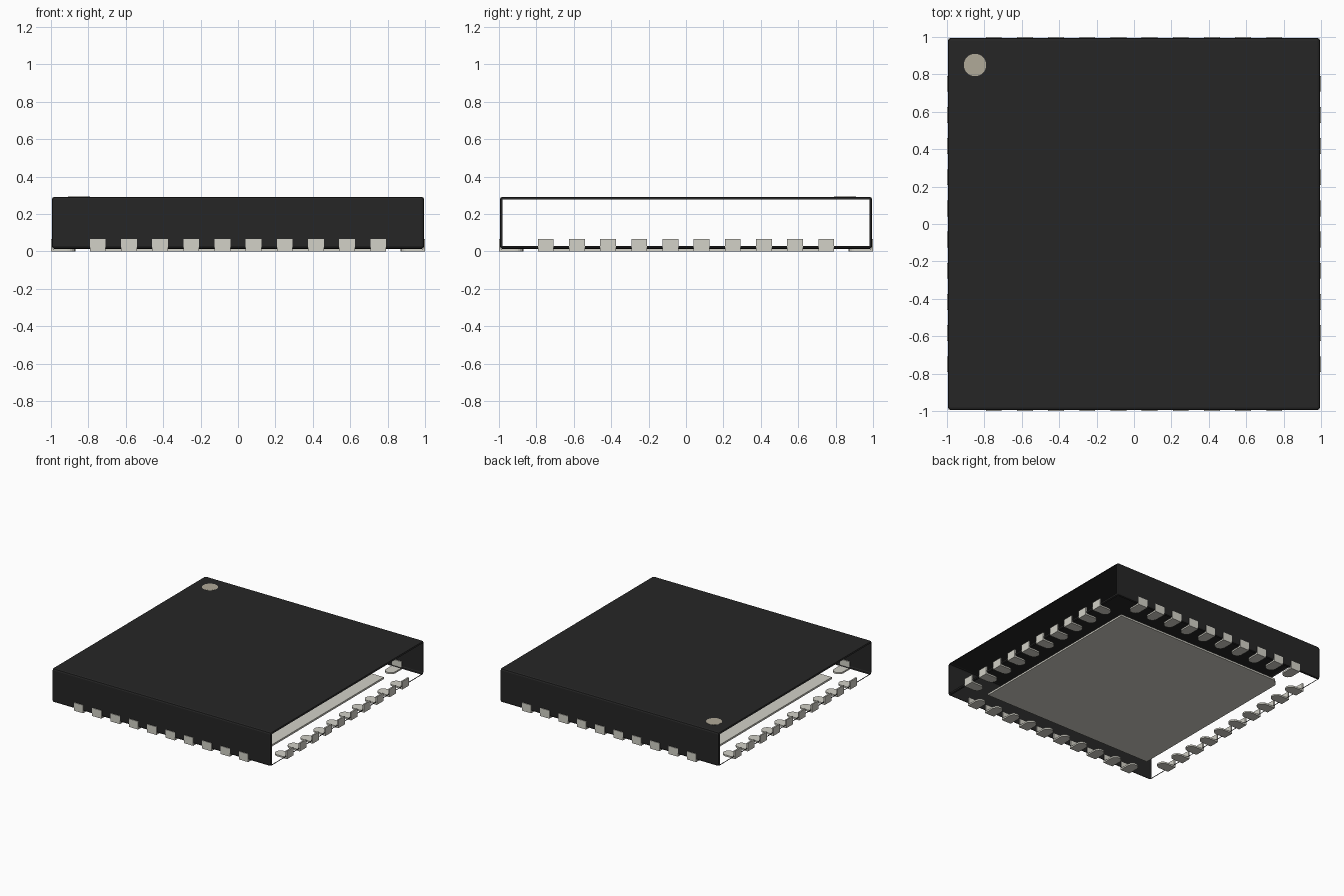
import bpy, bmesh
from math import pi, cos, sin
from mathutils import Matrix

cube = bpy.data.objects.get("Cube")
if cube:
    bpy.data.objects.remove(cube, do_unlink=True)


def material(name, rgb):
    mat = bpy.data.materials.new(name)
    mat.use_nodes = True
    mat.diffuse_color = (*rgb, 1)
    mat.node_tree.nodes["Principled BSDF"].inputs["Base Color"].default_value = (*rgb, 1)
    return mat


BLACK = material("black_plastic", (0.019, 0.019, 0.019))
METAL = material("pale_metal", (0.645, 0.637, 0.572))
MARK = material("marker_tan", (0.435, 0.398, 0.316))


def add_object(name, bm, mat):
    bmesh.ops.recalc_face_normals(bm, faces=bm.faces)
    mesh = bpy.data.meshes.new(name)
    bm.to_mesh(mesh)
    bm.free()
    mesh.materials.append(mat)
    obj = bpy.data.objects.new(name, mesh)
    bpy.context.collection.objects.link(obj)
    return obj


def box(bm, low, high):
    size = [h - l for l, h in zip(low, high)]
    mid = [(h + l) / 2 for l, h in zip(low, high)]
    matrix = Matrix.Translation(mid) @ Matrix.Diagonal((*size, 1))
    return bmesh.ops.create_cube(bm, size=1, matrix=matrix)


def slab(bm, outline, z0, z1):
    face = bm.faces.new([bm.verts.new((x, y, z0)) for x, y in outline])
    top = bmesh.ops.extrude_face_region(bm, geom=[face])["geom"]
    verts = [v for v in top if isinstance(v, bmesh.types.BMVert)]
    bmesh.ops.translate(bm, vec=(0, 0, z1 - z0), verts=verts)


BOTTOM, TOP, HALF = 0.013, 0.292, 0.995

# Body shell: softened edges, open underneath and on the two x sides
bm = bmesh.new()
box(bm, (-HALF, -HALF, BOTTOM), (HALF, HALF, TOP))
bmesh.ops.bevel(bm, geom=bm.edges[:], offset=0.015, segments=2, profile=0.5, affect='EDGES')
bm.normal_update()
openings = [f for f in bm.faces if abs(f.normal.x) > 0.99 or f.normal.z < -0.99]
bmesh.ops.delete(bm, geom=openings, context='FACES_ONLY')
add_object("body_shell", bm, BLACK)

# Thermal plate with one clipped corner
E, CLIP = 0.78, 0.05
bm = bmesh.new()
slab(bm, [(-E, -E), (E, -E), (E, E), (CLIP - E, E), (-E, E - CLIP)], 0, BOTTOM + 0.002)
add_object("thermal_plate", bm, METAL)

# Pin one marker
bm = bmesh.new()
ring = [(-0.85 + 0.06 * cos(a * pi / 16), 0.85 + 0.06 * sin(a * pi / 16)) for a in range(32)]
slab(bm, ring, TOP - 0.002, TOP + 0.001)
add_object("pin_one_marker", bm, MARK)

# Contact: round-ended foot under the body plus an upright end plate
R = 0.0425
arc = [(R * cos(a * pi / 10), -0.87 - R + R * sin(a * pi / 10)) for a in range(11)]
bm = bmesh.new()
slab(bm, [(-R, -1), (R, -1)] + arc, 0, BOTTOM)
box(bm, (-R, -1, 0), (R, -0.988, 0.066))
contact = add_object("contact_front_1", bm, METAL)

# Ten contacts on each of the four sides
for side, name in enumerate(("front", "left", "back", "right")):
    for i in range(10):
        obj = contact
        if side or i:
            obj = bpy.data.objects.new(f"contact_{name}_{i + 1}", contact.data)
            bpy.context.collection.objects.link(obj)
        offset = Matrix.Translation(((i - 4.5) / 6, 0, 0))
        obj.matrix_world = Matrix.Rotation(side * pi / 2, 4, 'Z') @ offset
